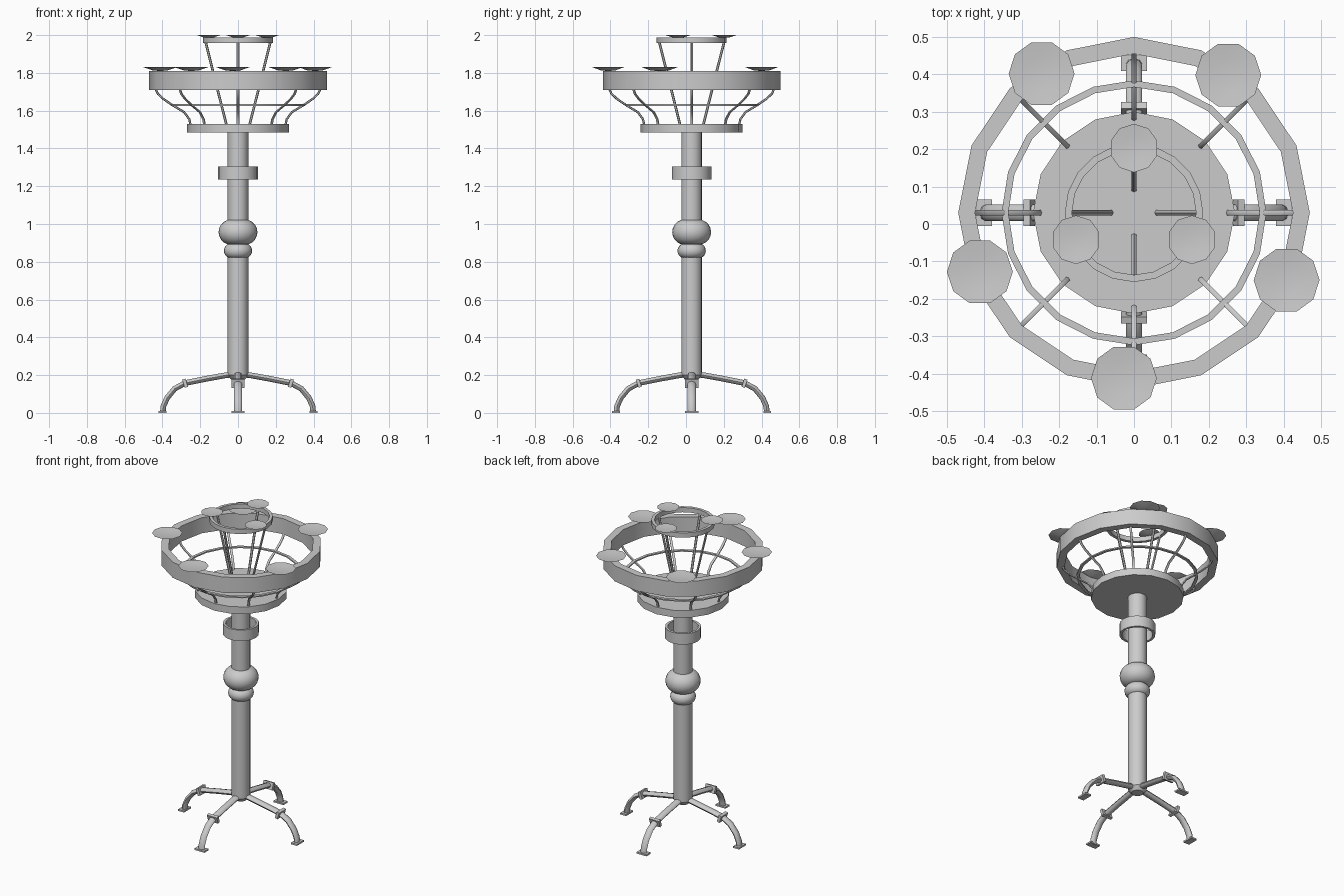
import bpy, bmesh
from math import cos, sin, tau, pi, radians
from mathutils import Vector, Matrix

cube = bpy.data.objects.get("Cube")
if cube:
    bpy.data.objects.remove(cube, do_unlink=True)

CENTRE_Y = 0.03
metal = bpy.data.materials.new("grey_metal")
metal.use_nodes = True
GREY = (0.6, 0.6, 0.6, 1)
metal.diffuse_color = GREY
metal.node_tree.nodes["Principled BSDF"].inputs["Base Color"].default_value = GREY


def finish(name, bm, loc=(0, CENTRE_Y, 0), turn=0.0, angle=35):
    bmesh.ops.remove_doubles(bm, verts=bm.verts, dist=1e-5)
    bmesh.ops.recalc_face_normals(bm, faces=bm.faces)
    mesh = bpy.data.meshes.new(name)
    bm.to_mesh(mesh)
    bm.free()
    mesh.materials.append(metal)
    obj = bpy.data.objects.new(name, mesh)
    bpy.context.collection.objects.link(obj)
    obj.location = loc
    obj.rotation_euler.z = turn
    bpy.ops.object.select_all(action='DESELECT')
    obj.select_set(True)
    bpy.context.view_layer.objects.active = obj
    bpy.ops.object.shade_smooth_by_angle(angle=radians(angle))
    return obj


def lathe(name, profile, sides=16, loop=False, **kw):
    """Turn an (r, z) profile about the z axis."""
    bm = bmesh.new()
    pts = profile + profile[:1] if loop else profile
    vs = [bm.verts.new((r, 0, z)) for r, z in pts]
    edges = [bm.edges.new(pair) for pair in zip(vs, vs[1:])]
    bmesh.ops.spin(bm, geom=vs + edges, cent=(0, 0, 0), axis=(0, 0, 1),
                   angle=tau, steps=sides, use_merge=False)
    return finish(name, bm, **kw)


def band(name, inner, outer, low, high, sides=16):
    return lathe(name, [(inner, low), (outer, low), (outer, high), (inner, high)], sides, True)


def sweep(name, path, half_w, half_t, turn, sides=8):
    """Run an oval section along an (r, z) path, then turn it about z."""
    bm = bmesh.new()
    pts = [Vector((r, 0, z)) for r, z in path]
    rings = []
    for i, p in enumerate(pts):
        t = (pts[min(i + 1, len(pts) - 1)] - pts[max(i - 1, 0)]).normalized()
        n = Vector((-t.z, 0, t.x))
        rings.append([bm.verts.new(p + n * half_t * cos(a) + Vector((0, half_w * sin(a), 0)))
                      for a in (tau * k / sides for k in range(sides))])
    for a, b in zip(rings, rings[1:]):
        for k in range(sides):
            j = (k + 1) % sides
            bm.faces.new((a[k], a[j], b[j], b[k]))
    bm.faces.new(rings[0])
    bm.faces.new(rings[-1])
    return finish(name, bm, turn=turn, angle=50)


def box(name, centre, size, tilt, turn):
    bm = bmesh.new()
    bmesh.ops.create_cube(bm, size=1)
    bm.transform(Matrix.Translation(centre) @ Matrix.Rotation(tilt, 4, 'Y')
                 @ Matrix.Diagonal((*size, 1)))
    return finish(name, bm, turn=turn)


def bulge(name, radius, z, half_h):
    prof = [(radius - half_h + half_h * cos(a), z + half_h * sin(a))
            for a in (-pi / 2 + pi * k / 10 for k in range(11))]
    return lathe(name, [(0, z - half_h)] + prof + [(0, z + half_h)], 20)


# Column with its bulges and loose collar
lathe("column", [(0, 0.17), (0.035, 0.175), (0.055, 0.2), (0.055, 1.49), (0, 1.49)])
bulge("large_bulge", 0.103, 0.957, 0.067)
bulge("small_bulge", 0.075, 0.858, 0.04)
band("collar", 0.09, 0.105, 1.235, 1.305)

# Four curved legs with clamps and foot plates
LEG = [(0.0, 0.205), (0.06, 0.2), (0.16, 0.182), (0.28, 0.158), (0.335, 0.128),
       (0.375, 0.08), (0.395, 0.035), (0.398, 0.0)]
for i in range(4):
    a = i * pi / 2
    sweep(f"leg_{i + 1}", LEG, 0.022, 0.015, a)
    box(f"leg_clamp_{i + 1}", (0.28, 0, 0.157), (0.018, 0.07, 0.045), radians(18), a)
    box(f"foot_{i + 1}", (0.4, 0, 0.005), (0.042, 0.07, 0.01), 0, a)

# Tray and hoops
lathe("tray", [(0, 1.485), (0.27, 1.485), (0.27, 1.53), (0, 1.53)])
band("basket_hoop", 0.336, 0.354, 1.626, 1.634, 20)
band("large_hoop", 0.425, 0.47, 1.71, 1.81)
band("top_hoop", 0.166, 0.185, 1.958, 1.988, 20)

# Eight curved basket ribs
RIB = [(0.25, 1.52), (0.258, 1.555), (0.285, 1.592), (0.345, 1.628), (0.395, 1.662),
       (0.425, 1.69), (0.438, 1.72)]
for i in range(8):
    sweep(f"basket_rib_{i + 1}", RIB, 0.008, 0.006, i * pi / 4, 6)

# Four straight struts holding the top hoop
for i in range(4):
    sweep(f"top_strut_{i + 1}", [(0.06, 1.52), (0.172, 1.965)], 0.008, 0.007, i * pi / 2, 6)


# Shallow candle dishes on both hoops
def dish(name, x, y, z, radius, height, turn):
    lathe(name, [(0, 0), (radius * 0.45, height * 0.15), (radius, height),
                 (radius * 0.5, height * 0.75), (0, height * 0.65)],
          10, loc=(x, y, z), turn=turn, angle=60)


for i, (x, y) in enumerate([(-0.247, 0.402), (0.252, 0.398), (-0.412, -0.128),
                            (0.408, -0.15), (-0.027, -0.412)]):
    dish(f"large_dish_{i + 1}", x, y, 1.81, 0.088, 0.02, 0)
for i, (x, y) in enumerate([(0, 0.203), (-0.155, -0.042), (0.155, -0.042)]):
    dish(f"small_dish_{i + 1}", x, y, 1.986, 0.065, 0.014, pi / 10)
